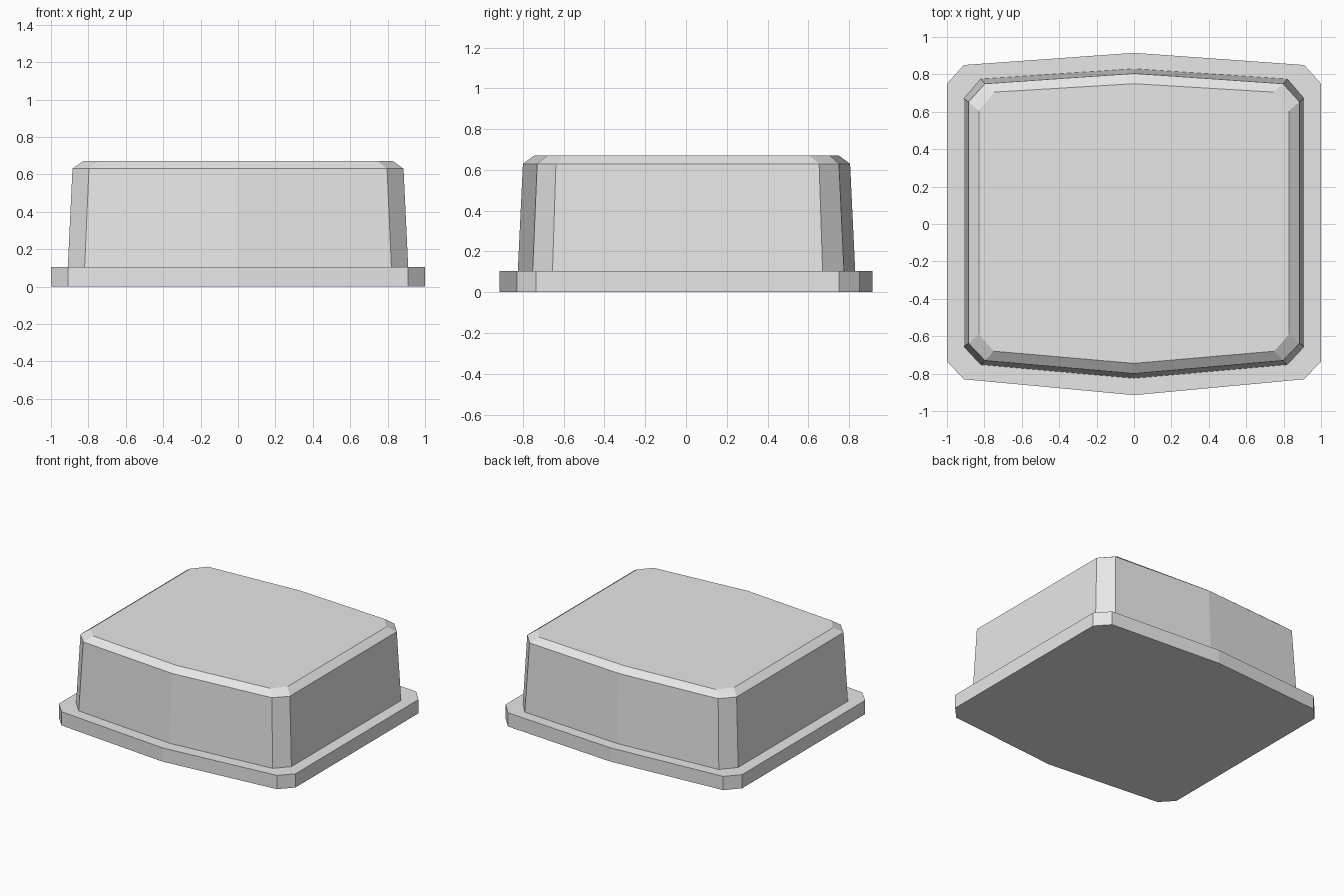
import bpy
import bmesh

cube = bpy.data.objects.get("Cube")
if cube:
    bpy.data.objects.remove(cube, do_unlink=True)

grey = bpy.data.materials.new("light_grey")
grey.use_nodes = True
colour = (0.8, 0.8, 0.8, 1.0)
grey.diffuse_color = colour
grey.node_tree.nodes["Principled BSDF"].inputs["Base Color"].default_value = colour


def outline(front, back):
    """Mirror front and back half-outlines (centre, corner, side) into a closed loop."""
    right = front + back[::-1]
    left = [(-x, y) for x, y in right[-2:0:-1]]
    return right + left


def loft(name, sections):
    """Join stacked outlines with flat side faces and cap both ends."""
    bm = bmesh.new()
    rings = [[bm.verts.new((x, y, z)) for x, y in loop] for z, loop in sections]
    for low, high in zip(rings, rings[1:]):
        for i in range(len(low)):
            j = (i + 1) % len(low)
            bm.faces.new((low[i], low[j], high[j], high[i]))
    bm.faces.new(rings[0][::-1])
    bm.faces.new(rings[-1])
    bmesh.ops.recalc_face_normals(bm, faces=bm.faces)
    mesh = bpy.data.meshes.new(name)
    bm.to_mesh(mesh)
    bm.free()
    mesh.materials.append(grey)
    obj = bpy.data.objects.new(name, mesh)
    bpy.context.collection.objects.link(obj)
    return obj


# Flat flange with clipped corners and bowed front and back
flange = outline([(0, -0.915), (0.91, -0.83), (1, -0.735)],
                 [(0, 0.915), (0.91, 0.85), (1, 0.75)])
loft("base_flange", [(0, flange), (0.105, flange)])

# Tapered housing with a chamfered top edge
foot = outline([(0, -0.825), (0.82, -0.752), (0.91, -0.655)],
               [(0, 0.83), (0.82, 0.775), (0.91, 0.67)])
shoulder = outline([(0, -0.80), (0.797, -0.73), (0.885, -0.638)],
                   [(0, 0.805), (0.797, 0.75), (0.885, 0.653)])
roof = outline([(0, -0.745), (0.75, -0.68), (0.83, -0.59)],
               [(0, 0.75), (0.747, 0.705), (0.83, 0.605)])
loft("housing", [(0.105, foot), (0.63, shoulder), (0.67, roof)])
